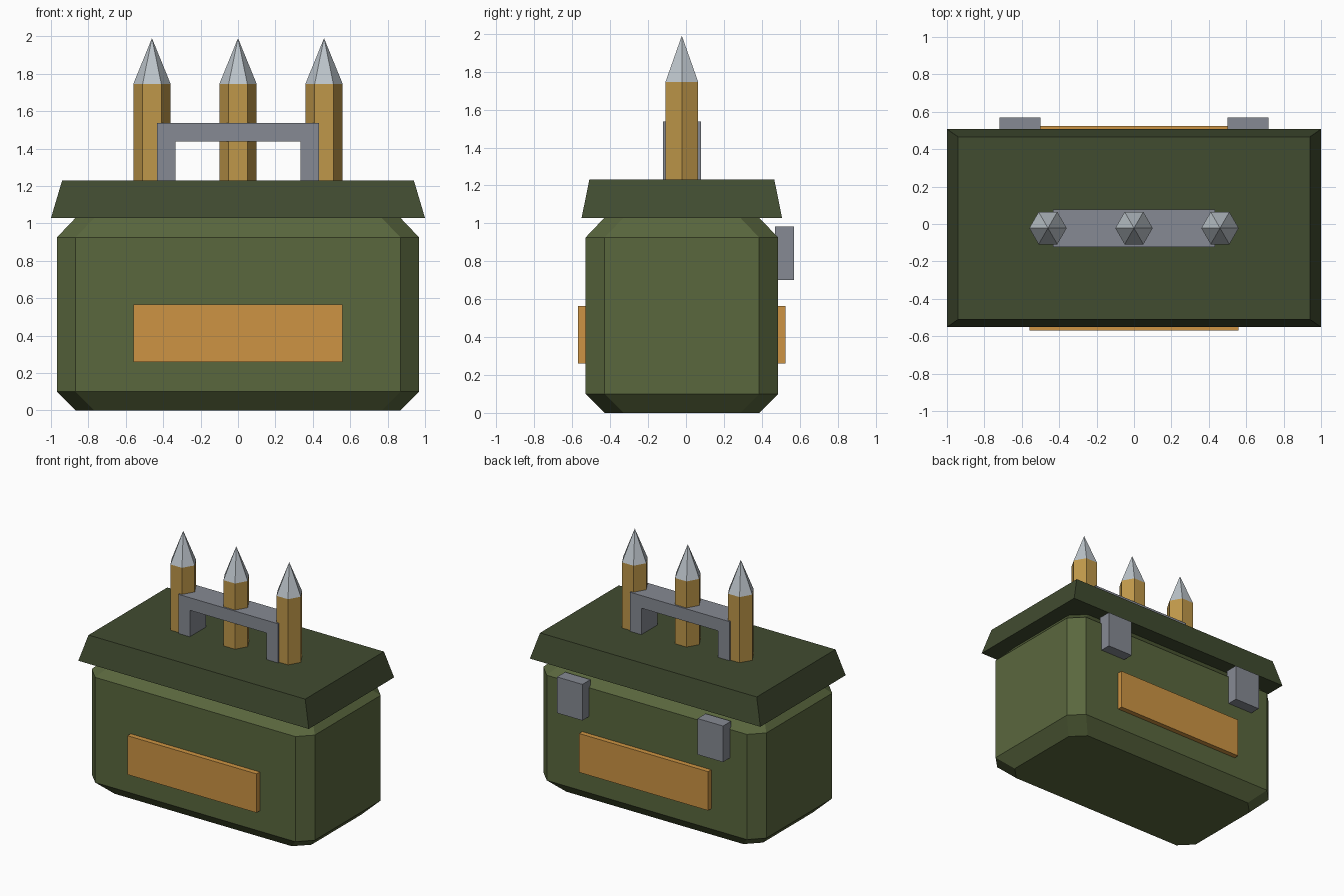
import bpy
import bmesh
from math import cos, sin, tau

cube = bpy.data.objects.get("Cube")
if cube:
    bpy.data.objects.remove(cube, do_unlink=True)

MID_Y = -0.022      # centre line of the box, lid and rounds
HALF_Y = 0.508      # half depth of the box
LID_Z = 1.23


def make_material(name, color):
    mat = bpy.data.materials.new(name)
    mat.use_nodes = True
    mat.diffuse_color = (*color, 1)
    mat.node_tree.nodes["Principled BSDF"].inputs["Base Color"].default_value = (*color, 1)
    return mat


olive = make_material("olive_green", (0.102, 0.136, 0.048))
dark_olive = make_material("dark_olive", (0.053, 0.072, 0.03))
orange = make_material("label_orange", (0.61, 0.296, 0.056))
brass = make_material("brass", (0.52, 0.31, 0.068))
grey = make_material("metal_grey", (0.238, 0.254, 0.292))
steel = make_material("tip_steel", (0.503, 0.552, 0.591))


def loft(name, rings, mat, apex=None):
    """Join equal-sided rings into a closed flat-shaded solid, optionally pointed."""
    bm = bmesh.new()
    loops = [[bm.verts.new(p) for p in ring] for ring in rings]
    count = len(loops[0])
    bm.faces.new(loops[0])
    for low, high in zip(loops, loops[1:]):
        for i in range(count):
            j = (i + 1) % count
            bm.faces.new((low[i], low[j], high[j], high[i]))
    if apex:
        tip = bm.verts.new(apex)
        for i in range(count):
            bm.faces.new((loops[-1][i], loops[-1][(i + 1) % count], tip))
    else:
        bm.faces.new(loops[-1])
    bmesh.ops.recalc_face_normals(bm, faces=bm.faces)
    mesh = bpy.data.meshes.new(name)
    bm.to_mesh(mesh)
    bm.free()
    mesh.materials.append(mat)
    obj = bpy.data.objects.new(name, mesh)
    bpy.context.collection.objects.link(obj)
    return obj


def rectangle(hx, hy, z, cx=0, cy=MID_Y):
    return [(cx + sx * hx, cy + sy * hy, z)
            for sx, sy in ((-1, -1), (1, -1), (1, 1), (-1, 1))]


def octagon(hx, hy, z, cut=0.1):
    corners = []
    for sx, sy in ((-1, -1), (1, -1), (1, 1), (-1, 1)):
        pair = [(sx * hx, MID_Y + sy * (hy - cut), z),
                (sx * (hx - cut), MID_Y + sy * hy, z)]
        corners += pair if sx == sy else pair[::-1]
    return corners


def hexagon(cx, radius, z):
    return [(cx + radius * cos(tau * i / 6), MID_Y + radius * sin(tau * i / 6), z)
            for i in range(6)]


def box(name, x, y, z, mat):
    cx, cy = sum(x) / 2, sum(y) / 2
    hx, hy = (x[1] - x[0]) / 2, (y[1] - y[0]) / 2
    return loft(name, [rectangle(hx, hy, h, cx, cy) for h in z], mat)


# Chamfered box body
loft("box_body", [octagon(0.968 - inset, HALF_Y - inset, z) for inset, z in
                  ((0.1, 0), (0, 0.1), (0, 0.925), (0.1, 1.03))], olive)

# Overhanging tapered lid
loft("lid", [rectangle(1.0, 0.529, 1.028), rectangle(0.94, 0.488, LID_Z)], dark_olive)

# Labels on the front and back
box("front_label", (-0.56, 0.56), (-0.57, -0.5), (0.26, 0.565), orange)
box("back_label", (-0.56, 0.56), (0.46, 0.525), (0.26, 0.565), orange)

# Clasps on the back
for side, name in ((1, "left_clasp"), (-1, "right_clasp")):
    box(name, sorted((side * 0.5, side * 0.72)), (0.47, 0.57), (0.70, 0.983), grey)

# Carrying handle: one arch profile swept through its depth
arch = [(-0.433, LID_Z), (-0.433, 1.537), (0.433, 1.537), (0.433, LID_Z),
        (0.333, LID_Z), (0.333, 1.438), (-0.333, 1.438), (-0.333, LID_Z)]
loft("handle", [[(x, y, z) for x, z in arch] for y in (MID_Y - 0.1, MID_Y + 0.1)], grey)

# Three pointed rounds standing on the lid
for name, x in (("right", -0.46), ("middle", 0), ("left", 0.46)):
    loft(name + "_casing", [hexagon(x, 0.1, LID_Z), hexagon(x, 0.1, 1.745)], brass)
    loft(name + "_tip", [hexagon(x, 0.1, 1.745)], steel, apex=(x, MID_Y, 1.99))
